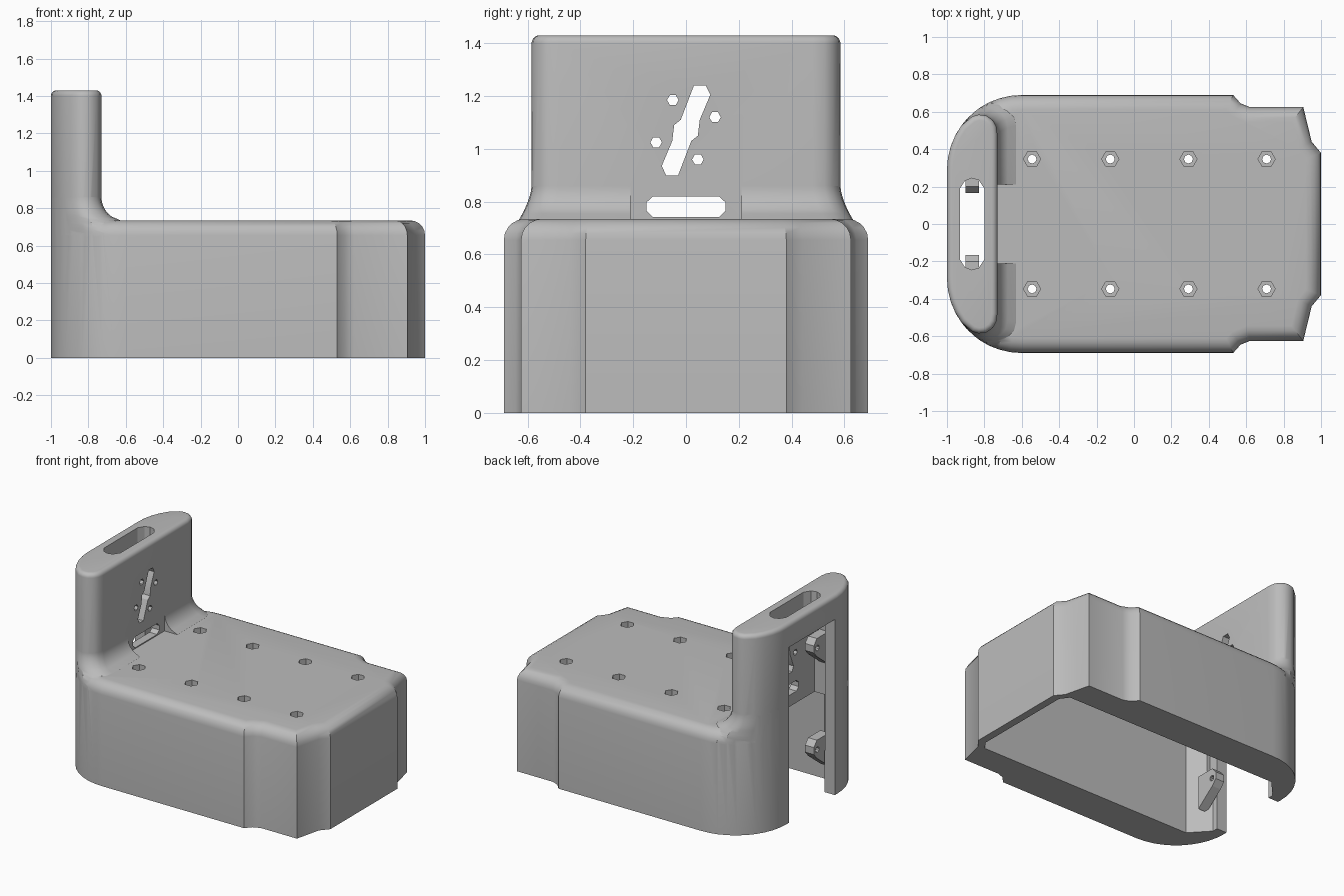
import bpy, bmesh, math
from mathutils import Matrix

cube = bpy.data.objects.get("Cube")
if cube:
    bpy.data.objects.remove(cube, do_unlink=True)

grey = bpy.data.materials.new("plain grey")
grey.use_nodes = True
COLOUR = (0.5, 0.5, 0.5, 1)
grey.diffuse_color = COLOUR
grey.node_tree.nodes["Principled BSDF"].inputs["Base Color"].default_value = COLOUR


def finish(name, bm):
    bmesh.ops.recalc_face_normals(bm, faces=bm.faces)
    mesh = bpy.data.meshes.new(name)
    bm.to_mesh(mesh)
    bm.free()
    mesh.materials.append(grey)
    obj = bpy.data.objects.new(name, mesh)
    bpy.context.collection.objects.link(obj)
    return obj


def loft(name, rings, bevel=0):
    """Join rings of points into a closed solid, optionally rounding the last rim."""
    bm = bmesh.new()
    loops = [[bm.verts.new(p) for p in ring] for ring in rings]
    n = len(loops[0])
    for a, b in zip(loops, loops[1:]):
        for i in range(n):
            bm.faces.new((a[i], a[(i + 1) % n], b[(i + 1) % n], b[i]))
    bm.faces.new(loops[0])
    top = bm.faces.new(loops[-1])
    bmesh.ops.recalc_face_normals(bm, faces=bm.faces)
    if bevel:
        bmesh.ops.bevel(bm, geom=list(top.edges), offset=bevel, segments=5,
                        profile=0.5, affect='EDGES', clamp_overlap=False)
    return finish(name, bm)


def prism(name, pts, lo, hi, axis='z', bevel=0):
    place = {'z': lambda u, v, h: (u, v, h), 'x': lambda u, v, h: (h, u, v),
             'y': lambda u, v, h: (u, h, v)}[axis]
    return loft(name, [[place(u, v, h) for u, v in pts] for h in (lo, hi)], bevel)


def box(name, x, y, z):
    return prism(name, [(x[0], y[0]), (x[1], y[0]), (x[1], y[1]), (x[0], y[1])], *z)


def circle(cx, cy, r, n):
    return [(cx + r * math.cos(math.tau * i / n), cy + r * math.sin(math.tau * i / n))
            for i in range(n)]


def mirrored(half):
    """Complete an outline listed on its +y side."""
    return half + [(x, -y) for x, y in reversed(half)]


def combine(target, other, operation):
    mod = target.modifiers.new(operation, 'BOOLEAN')
    mod.operation, mod.solver, mod.object = operation, 'EXACT', other
    bpy.context.view_layer.objects.active = target
    bpy.ops.object.modifier_apply(modifier=mod.name)
    bpy.data.objects.remove(other, do_unlink=True)


TOP, HEIGHT = 0.735, 1.43
R, CX, CY = 0.4, -0.6, 0.29       # rounded rear corners of the base
ARC = [(CX - R * math.cos(math.radians(a)), CY + R * math.sin(math.radians(a)))
       for a in range(0, 91, 9)]

# Base block with stepped front corners
base = prism("housing", mirrored(ARC + [(0.53, 0.69), (0.57, 0.645), (0.62, 0.625),
             (0.905, 0.625), (0.95, 0.44), (1.0, 0.38)]), 0, TOP, bevel=0.08)

# Upright with a D-shaped section
side = 0.585
section = [p for p in ARC if p[1] < 0.56] + [(-0.865, 0.575), (-0.83, side), (-0.79, 0.58),
           (-0.755, 0.555), (-0.737, 0.525), (-0.73, 0.48)]
upright = prism("upright", mirrored(section), 0, HEIGHT, bevel=0.03)


# Flared skirt blending the upright into the base
def flare(z):
    ty = min(1, (z - 0.65) / 0.21)
    tx = max(0, min(1, (z - TOP) / 0.125))
    dx = 0.12 * (1 - math.sqrt(1 - (1 - tx) ** 2))
    dy = 0.105 * (1 - ty) ** 1.6
    ring = []
    for x, y in section:
        w = max(0, (x + 1) / 0.27)
        px, py = x + dx * w ** 2, y + dy * min(1, w * 1.6)
        if px < CX and py > CY:
            d = math.hypot(px - CX, py - CY)
            if d > R:
                px, py = CX + (px - CX) * R / d, CY + (py - CY) * R / d
        ring.append((px, py))
    return [(x, y, z) for x, y in mirrored(ring)]


skirt = loft("skirt", [flare(0.65 + 0.21 * i / 12) for i in range(13)])
combine(skirt, box("relief", (-0.73, -0.5), (-0.21, 0.21), (TOP, 0.95)), 'DIFFERENCE')
combine(base, upright, 'UNION')
combine(base, skirt, 'UNION')

# Hollow interior, rear doorway and upright cavity
cutters = [
    prism("cavity", mirrored([(-0.92, 0.3), (-0.8, 0.43), (0.9, 0.43), (0.945, 0.37)]), -0.1, 0.66),
    box("upright_cavity", (-0.921, -0.79), (-0.33, 0.33), (0.3, 1.27)),
    box("doorway", (-1.1, -0.9), (-0.26, 0.26), (-0.2, 1.26)),
    prism("handle_slot", mirrored([(-0.93, 0.19), (-0.905, 0.23), (-0.87, 0.245),
          (-0.83, 0.235), (-0.8, 0.19)]), 1.2, 1.6),
]
# Diagonal slot, small holes and cable slot in the upright's front wall
half = [(0.03, 1.24), (0.075, 1.24), (0.092, 1.205), (0.052, 1.11), (0.045, 1.05), (0.02, 1.03)]
half += [(-y, 2.14 - z) for y, z in half]
cutters.append(prism("diagonal_slot", half, -0.85, -0.6, 'x'))
for y, z in [(-0.05, 1.185), (0.11, 1.12), (-0.113, 1.025), (0.045, 0.96)]:
    cutters.append(prism("small_hole", circle(y, z, 0.022, 6), -0.85, -0.6, 'x'))
cutters.append(prism("cable_slot", [(-0.15, 0.765), (-0.125, 0.742), (0.125, 0.742), (0.15, 0.765),
               (0.15, 0.797), (0.125, 0.82), (-0.125, 0.82), (-0.15, 0.797)], -0.85, -0.6, 'x'))
# Countersunk screw holes in the deck
for i in range(4):
    for y in (-0.347, 0.347):
        x = -0.545 + 0.418 * i
        cutters.append(prism("screw_hole", circle(x, y, 0.024, 8), 0.5, 0.9))
        cutters.append(prism("screw_recess", circle(x, y, 0.046, 6), 0.69, 0.9))
for c in cutters:
    combine(base, c, 'DIFFERENCE')

# Wedge-shaped mounting tabs beside the doorway
for s in (-1, 1):
    for z in (0.32, 1.05):
        wedge = [(0.34, z + 0.07), (0.2, z + 0.07), (0.165, z + 0.03), (0.165, z - 0.02),
                 (0.2, z - 0.06), (0.34, z - 0.17)]
        tab = prism("mounting_tab", [(s * y, h) for y, h in wedge], -0.9, -0.83, 'x')
        combine(tab, prism("tab_hole", circle(s * 0.205, z, 0.02, 10), -1, -0.7, 'x'), 'DIFFERENCE')

bpy.ops.object.select_all(action='DESELECT')
base.select_set(True)
bpy.context.view_layer.objects.active = base
bpy.ops.object.shade_smooth_by_angle(angle=math.radians(30))
